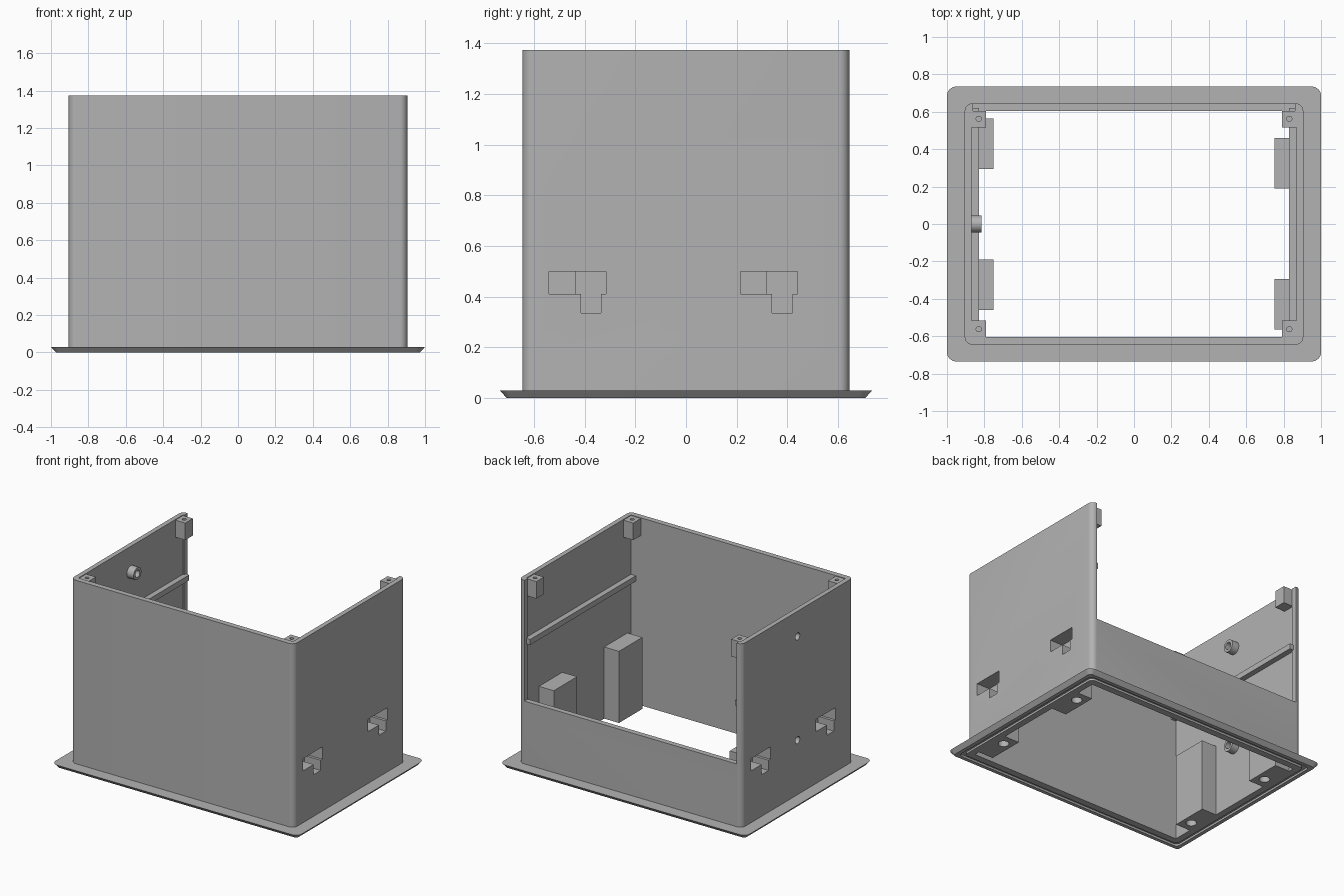
import bpy, bmesh
from math import pi, cos, sin
from mathutils import Matrix

cube = bpy.data.objects.get("Cube")
if cube:
    bpy.data.objects.remove(cube)

grey = bpy.data.materials.new("mid_grey")
grey.use_nodes = True
grey.diffuse_color = (0.448, 0.448, 0.448, 1)
grey.node_tree.nodes["Principled BSDF"].inputs["Base Color"].default_value = grey.diffuse_color


def finish(name, bm):
    bmesh.ops.recalc_face_normals(bm, faces=bm.faces)
    mesh = bpy.data.meshes.new(name)
    bm.to_mesh(mesh)
    bm.free()
    mesh.materials.append(grey)
    ob = bpy.data.objects.new(name, mesh)
    bpy.context.collection.objects.link(ob)
    return ob


def box(name, a, b):
    bm = bmesh.new()
    bmesh.ops.create_cube(bm, size=1)
    for v in bm.verts:
        v.co = [(p + q) / 2 + c * abs(q - p) for p, q, c in zip(a, b, v.co)]
    return finish(name, bm)


def rod(name, center, radius, depth, axis="Z"):
    turn = Matrix.Rotation(pi / 2, 4, "Y") if axis == "X" else Matrix()
    bm = bmesh.new()
    bmesh.ops.create_cone(bm, cap_ends=True, segments=32, radius1=radius, radius2=radius,
                          depth=depth, matrix=Matrix.Translation(center) @ turn)
    return finish(name, bm)


def slab(name, hx, hy, r, z0, z1, inset=0):
    """Rounded rectangle prism, its lower outline drawn in by inset."""
    bm = bmesh.new()
    loops = []
    for z, d in ((z0, inset), (z1, 0)):
        loop = []
        for k, (sx, sy) in enumerate(((1, 1), (-1, 1), (-1, -1), (1, -1))):
            for i in range(9):
                t = (k + i / 8) * pi / 2
                loop.append(bm.verts.new((sx * (hx - r) + (r - d) * cos(t),
                                          sy * (hy - r) + (r - d) * sin(t), z)))
        loops.append(loop)
    low, high = loops
    bm.faces.new(low)
    bm.faces.new(high)
    for i in range(len(low)):
        j = (i + 1) % len(low)
        bm.faces.new((low[i], low[j], high[j], high[i]))
    return finish(name, bm)


cutters = []


def cut(ob, *tools):
    for tool in tools:
        tool.hide_render = True
        mod = ob.modifiers.new("cut", "BOOLEAN")
        mod.operation = "DIFFERENCE"
        mod.solver = "EXACT"
        mod.object = tool
        if tool not in cutters:
            cutters.append(tool)


H, WX, WY = 1.375, 0.87, 0.605      # height and inner half sizes

# Flange with sloped edge and a groove underneath
flange = slab("flange", 1.0, 0.735, 0.05, 0, 0.03, 0.027)
groove = slab("groove_cutter", 0.945, 0.682, 0.03, -0.05, 0.015)
cut(groove, slab("groove_core", 0.918, 0.655, 0.03, -0.1, 0.1))
cut(flange, groove, box("flange_opening", (-WX, -WY, -1), (WX, WY, 1)))

# Four walls, the back one cut low
walls = slab("walls", 0.905, 0.645, 0.04, 0.03, H)
cut(walls, box("wall_inside", (-WX, -WY, -1), (WX, WY, 2)),
    box("back_opening", (-0.86, WY - 0.02, 0.49), (0.86, 1, 2)))

for s, side in ((1, "left"), (-1, "right")):
    # Clamp housings with a T-shaped slot through the wall and a screw hole below
    for y in (-0.565, 0.19):
        house = box(side + "_clamp_housing", (s * 0.75, s * y, 0), (s * WX, s * (y + 0.27), 0.525))
        slot = box("slot_cutter", (s * 0.80, s * (y + 0.025), 0.41), (s, s * (y + 0.14), 0.5))
        deep = box("deep_cutter", (s * 0.775, s * (y + 0.13), 0.41), (s, s * (y + 0.25), 0.5))
        stem = box("stem_cutter", (s * 0.775, s * (y + 0.15), 0.335), (s, s * (y + 0.23), 0.45))
        screw = rod("screw_cutter", (s * 0.815, s * (y + 0.19), 0.15), 0.036, 0.5)
        cut(house, slot, deep, stem, screw)
        cut(walls, slot, deep, stem)

    # Rail along the inside of the side wall
    box(side + "_rail", (s * 0.83, -WY, 0.90), (s * WX, 0.62, 0.94))

    # Corner posts with lid screw holes
    for t, end in ((1, "back"), (-1, "front")):
        post = box(f"{side}_{end}_post", (s * 0.79, t * 0.517, 1.245), (s * WX, t * WY, H - 0.005))
        cut(post, rod("post_hole", (s * 0.83, t * 0.562, H), 0.014, 0.16))

# Round bosses on the right wall with through holes
for z in (0.43, 1.19):
    boss = rod("wall_boss", (-0.8425, 0, z), 0.045, 0.055, "X")
    hole = rod("boss_hole", (-0.85, 0, z), 0.026, 0.3, "X")
    cut(boss, hole)
    cut(walls, hole)

# Apply the cuts, drop the cutters, shade smooth with sharp edges kept
bpy.context.view_layer.update()
graph = bpy.context.evaluated_depsgraph_get()
parts = [o for o in bpy.context.collection.objects
         if o.type == "MESH" and o not in cutters and grey.name in o.data.materials]
done = [(o, bpy.data.meshes.new_from_object(o.evaluated_get(graph))) for o in parts]
for ob, mesh in done:
    ob.modifiers.clear()
    ob.data = mesh
for tool in cutters:
    bpy.data.objects.remove(tool)
bpy.ops.object.select_all(action="DESELECT")
for ob in parts:
    ob.select_set(True)
bpy.context.view_layer.objects.active = parts[0]
bpy.ops.object.shade_smooth_by_angle()
